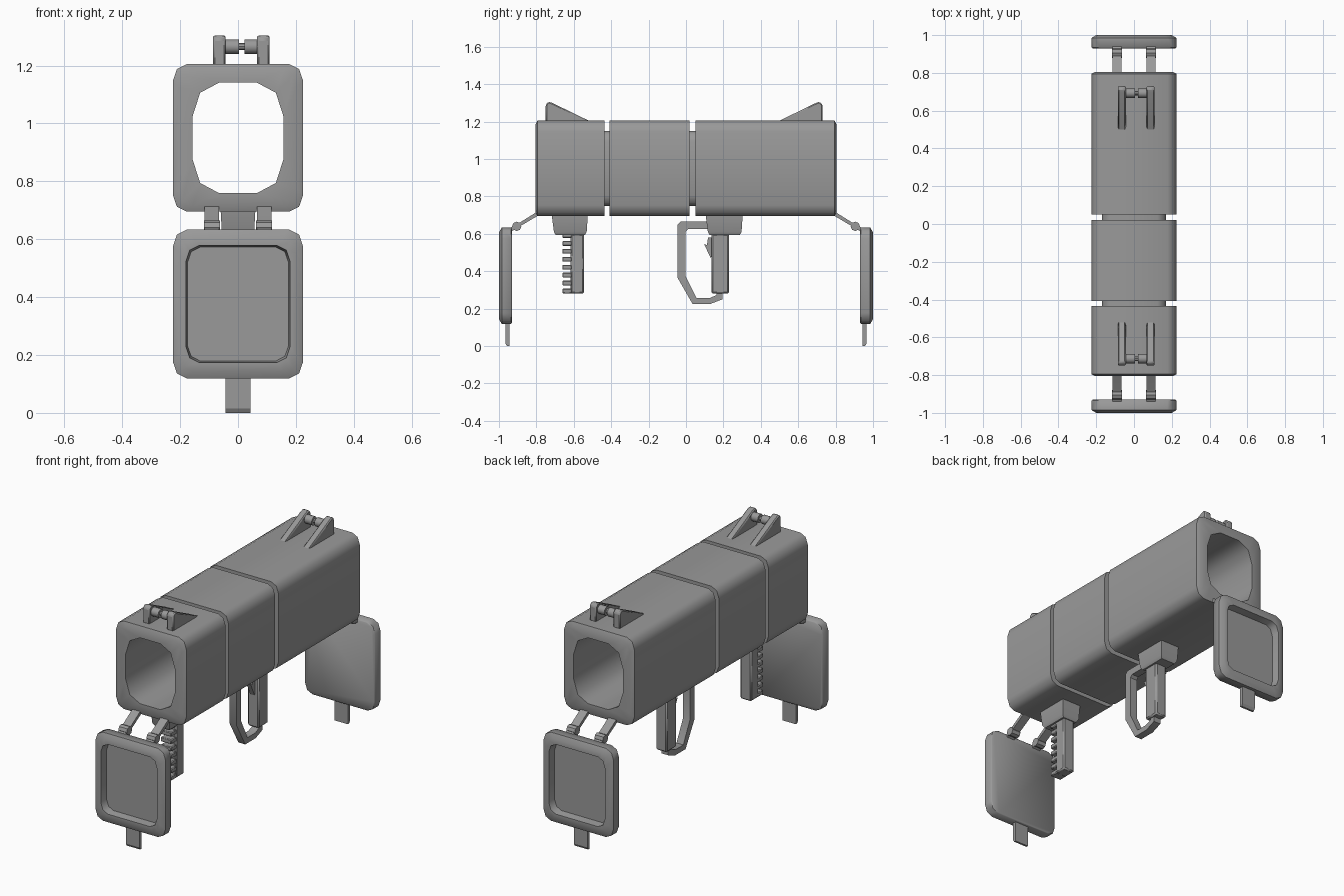
import bpy, bmesh, math
from mathutils import Matrix

if "Cube" in bpy.data.objects:
    bpy.data.objects.remove(bpy.data.objects["Cube"], do_unlink=True)

grey = bpy.data.materials.new("gunmetal_grey")
grey.use_nodes = True
COLOUR = (0.32, 0.32, 0.32, 1)
grey.diffuse_color = COLOUR
grey.node_tree.nodes["Principled BSDF"].inputs["Base Color"].default_value = COLOUR


def finish(name, bm, bevel=0, angle=30):
    """Turn a bmesh into a named, shaded object."""
    bmesh.ops.recalc_face_normals(bm, faces=bm.faces)
    mesh = bpy.data.meshes.new(name)
    bm.to_mesh(mesh)
    bm.free()
    obj = bpy.data.objects.new(name, mesh)
    bpy.context.collection.objects.link(obj)
    mesh.materials.append(grey)
    if bevel:
        mod = obj.modifiers.new("soft_edges", "BEVEL")
        mod.width = bevel
        mod.segments = 1
    bpy.ops.object.select_all(action="DESELECT")
    obj.select_set(True)
    bpy.context.view_layer.objects.active = obj
    bpy.ops.object.shade_smooth_by_angle(angle=math.radians(angle))
    return obj


def ring(y, w, h, rx, rz, zc):
    """Rounded rectangle across the barrel, three points per corner."""
    pts = []
    for quarter in range(4):
        for step in range(3):
            a = math.pi / 2 * quarter + math.pi / 4 * step
            sx = 1 if quarter in (0, 3) else -1
            sz = 1 if quarter in (0, 1) else -1
            pts.append((sx * (w - rx) + rx * math.cos(a), y,
                        zc + sz * (h - rz) + rz * math.sin(a)))
    return pts


def loft(name, rings, loop=False, bevel=0, angle=30):
    """Skin matching rings, either capped or closed back on themselves."""
    bm = bmesh.new()
    rows = [[bm.verts.new(p) for p in r] for r in rings]
    n = len(rows[0])
    pairs = list(zip(rows, rows[1:])) + ([(rows[-1], rows[0])] if loop else [])
    for a, b in pairs:
        for i in range(n):
            j = (i + 1) % n
            bm.faces.new((a[i], a[j], b[j], b[i]))
    if not loop:
        bm.faces.new(rows[0])
        bm.faces.new(rows[-1])
    return finish(name, bm, bevel, angle)


def plate(name, profile, x0, x1, bevel=0):
    """Side profile (y, z) extruded across x."""
    return loft(name, [[(x, y, z) for y, z in profile] for x in (x0, x1)], bevel=bevel)


def box(name, x, y0, y1, z0, z1, bevel=0):
    return plate(name, [(y0, z0), (y1, z0), (y1, z1), (y0, z1)], -x, x, bevel)


def rod(name, x0, x1, y, z, r, sides=12):
    bm = bmesh.new()
    place = Matrix.Translation(((x0 + x1) / 2, y, z)) @ Matrix.Rotation(math.pi / 2, 4, "Y")
    bmesh.ops.create_cone(bm, cap_ends=True, segments=sides, radius1=r, radius2=r,
                          depth=x1 - x0, matrix=place)
    return finish(name, bm, angle=40)


# Hollow square body with two grooves around it
MID = 0.95


def shell(y, inset=0):
    return ring(y, 0.225 - inset, 0.255 - inset, 0.048, 0.058, MID)


def bore(y):
    return ring(y, 0.158, 0.191, 0.093, 0.12, MID)


def groove(y):
    return ring(y, 0.17, 0.2, 0.045, 0.055, MID)


body = [shell(-0.805, 0.02), shell(-0.795)]
for y0, y1 in ((-0.435, -0.408), (0.02, 0.05)):
    body += [shell(y0), groove(y0), groove(y1), shell(y1)]
body += [shell(0.795), shell(0.805, 0.02), bore(0.805), bore(-0.805)]
loft("launcher_body", body, loop=True, angle=50)

# End covers, hinges and pull tabs
for s, end in ((-1, "front"), (1, "back")):
    zc = 0.376
    loft(end + "_cover", [
        ring(s * 0.93, 0.22, 0.252, 0.048, 0.058, zc),
        ring(s * 0.935, 0.225, 0.257, 0.048, 0.058, zc),
        ring(s * 0.985, 0.225, 0.257, 0.048, 0.058, zc),
        ring(s * 1.0, 0.2, 0.232, 0.045, 0.055, zc),
        ring(s * 1.0, 0.18, 0.202, 0.045, 0.055, zc),
        ring(s * 0.955, 0.175, 0.197, 0.045, 0.055, zc)], angle=50)
    tab = [(0.945, 0.13), (0.945, 0.0), (0.957, 0.0), (0.966, 0.015), (0.966, 0.13)]
    plate(end + "_cover_tab", [(s * y, z) for y, z in tab], -0.043, 0.043)
    arm = [(0.79, 0.722), (0.79, 0.698), (0.905, 0.63), (0.945, 0.605),
           (0.945, 0.63), (0.905, 0.65)]
    for side, x in (("right", -0.09), ("left", 0.09)):
        plate(f"{end}_{side}_hinge_arm", [(s * y, z) for y, z in arm], x - 0.025, x + 0.025)
        rod(f"{end}_{side}_hinge_knuckle", x - 0.027, x + 0.027, s * 0.905, 0.64, 0.025, 8)

# Folding sights: two fins joined by a waisted pin
fin = [(0.51, 1.2), (0.75, 1.2), (0.75, 1.29), (0.735, 1.306), (0.715, 1.3)]
for s, end, shift in ((-1, "front", 0), (1, "back", -0.02)):
    prof = [(s * (y + shift), z) for y, z in fin]
    pin_y = s * (0.713 + shift)
    plate(end + "_sight_right_fin", prof, -0.086, -0.043, 0.006)
    plate(end + "_sight_left_fin", prof, 0.066, 0.109, 0.006)
    rod(end + "_sight_right_pin", -0.046, 0.004, pin_y, 1.265, 0.025)
    rod(end + "_sight_left_pin", 0.022, 0.07, pin_y, 1.265, 0.025)
    rod(end + "_sight_pin_waist", 0.0, 0.025, pin_y, 1.265, 0.012, 8)


# Grip mounts
def mount(name, y0, y1):
    def rect(x, a, b, z):
        return [(-x, a, z), (x, a, z), (x, b, z), (-x, b, z)]
    loft(name, [rect(0.06, y0, y1, 0.7),
                rect(0.055, y0 + 0.012, y1 - 0.006, 0.61),
                rect(0.045, y0 + 0.022, y1 - 0.016, 0.593)])


mount("front_grip_mount", -0.718, -0.525)
mount("rear_grip_mount", 0.105, 0.303)

# Ribbed front grip
box("front_grip", 0.036, -0.618, -0.545, 0.28, 0.6, 0.008)
for i in range(8):
    z = 0.281 + i * 0.0425
    box(f"front_grip_rib_{i + 1}", 0.034, -0.661, -0.61, z, z + 0.026, 0.004)

# Rear grip, trigger and guard
box("rear_grip", 0.036, 0.137, 0.229, 0.28, 0.6, 0.008)
plate("trigger", [(0.097, 0.545), (0.112, 0.54), (0.118, 0.58), (0.145, 0.58),
                  (0.145, 0.5), (0.132, 0.47)], -0.014, 0.014)
outer = [(0.12, 0.665), (-0.03, 0.665), (-0.045, 0.65), (-0.045, 0.365),
         (0.035, 0.225), (0.13, 0.225), (0.195, 0.25), (0.195, 0.285)]
inner = [(0.12, 0.625), (0.01, 0.625), (-0.003, 0.61), (-0.003, 0.375),
         (0.056, 0.257), (0.127, 0.257), (0.163, 0.272), (0.163, 0.285)]
loft("trigger_guard", [[(-0.022, *o), (0.022, *o), (0.022, *i), (-0.022, *i)]
                       for o, i in zip(outer, inner)])
